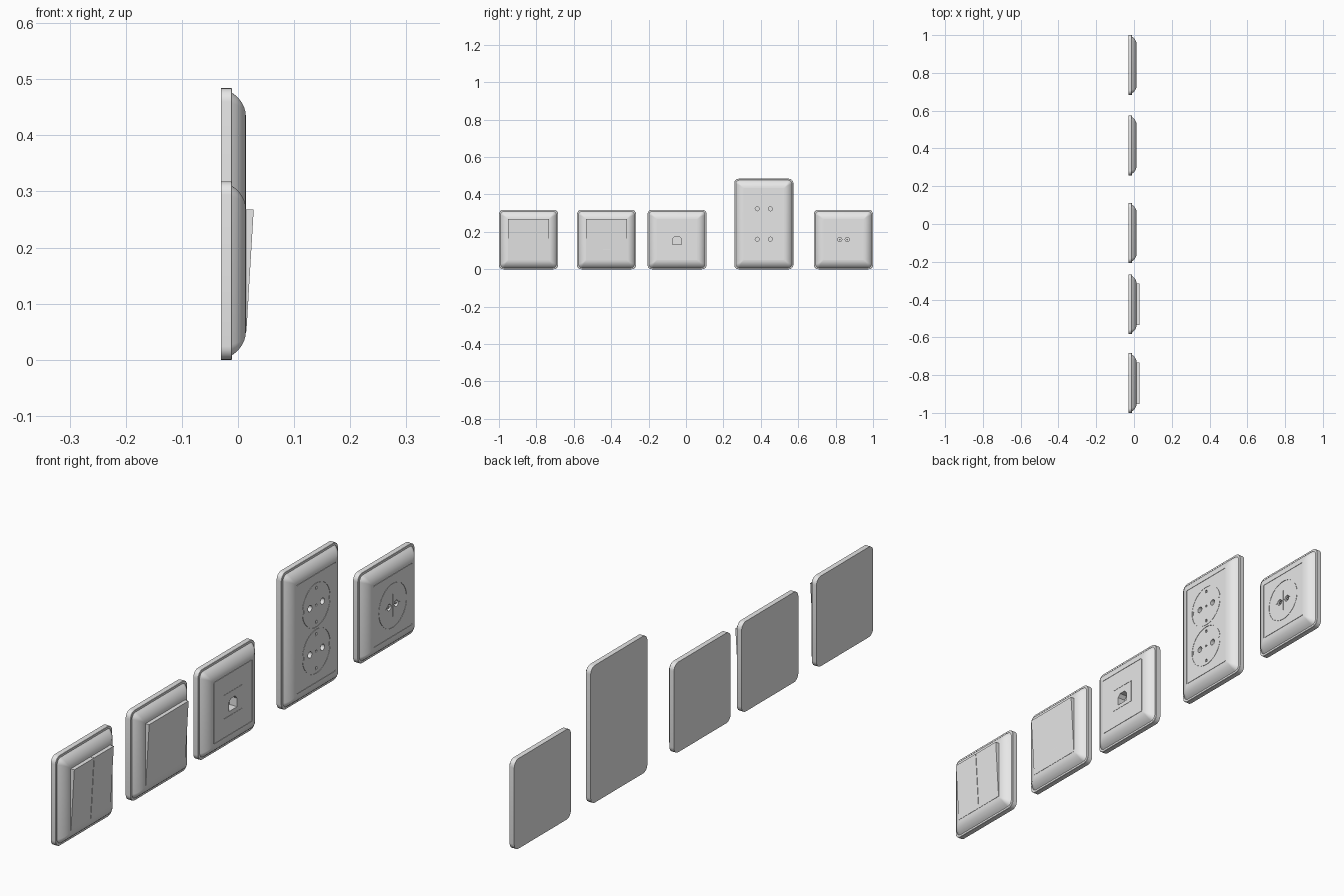
import bpy, bmesh
from math import sin, cos, pi

cube = bpy.data.objects.get("Cube")
if cube:
    bpy.data.objects.remove(cube)

mat = bpy.data.materials.new("white_plastic")
mat.use_nodes = True
COLOUR = (0.8, 0.8, 0.8, 1)
mat.diffuse_color = COLOUR
mat.node_tree.nodes["Principled BSDF"].inputs["Base Color"].default_value = COLOUR

W, LOW, TALL = 0.316, 0.318, 0.484   # plate width, single and double height
FACE = 0.014                         # x of the flat front face


# Outlines are lists of (y, z)
def rounded(cy, cz, hw, hh, r, steps=6):
    pts = []
    for k, (sy, sz) in enumerate([(1, 1), (-1, 1), (-1, -1), (1, -1)]):
        for i in range(steps + 1):
            a = (k + i / steps) * pi / 2
            pts.append((cy + sy * (hw - r) + r * cos(a), cz + sz * (hh - r) + r * sin(a)))
    return pts


def circle(cy, cz, r, n=32):
    return [(cy + r * cos(2 * pi * i / n), cz + r * sin(2 * pi * i / n)) for i in range(n)]


def rect(cy, cz, hw, hh):
    return [(cy + hw, cz + hh), (cy - hw, cz + hh), (cy - hw, cz - hh), (cy + hw, cz - hh)]


def loft(name, rings, loop=False):
    """Skin (x, outline) rings; cap the ends or close into a loop."""
    bm = bmesh.new()
    rows = [[bm.verts.new((x, y, z)) for y, z in pts] for x, pts in rings]
    n = len(rows[0])
    pairs = list(zip(rows, rows[1:])) + ([(rows[-1], rows[0])] if loop else [])
    for a, b in pairs:
        for i in range(n):
            j = (i + 1) % n
            bm.faces.new((a[i], a[j], b[j], b[i]))
    if not loop:
        bm.faces.new(rows[0])
        bm.faces.new(rows[-1])
    bmesh.ops.recalc_face_normals(bm, faces=bm.faces)
    me = bpy.data.meshes.new(name)
    bm.to_mesh(me)
    bm.free()
    me.materials.append(mat)
    ob = bpy.data.objects.new(name, me)
    bpy.context.collection.objects.link(ob)
    return ob


def cut(ob, cutter):
    mod = ob.modifiers.new("cut", "BOOLEAN")
    mod.object, mod.operation, mod.solver = cutter, "DIFFERENCE", "EXACT"
    deps = bpy.context.evaluated_depsgraph_get()
    me = bpy.data.meshes.new_from_object(ob.evaluated_get(deps))
    ob.modifiers.clear()
    ob.data = me
    bpy.data.objects.remove(cutter)


def hole(ob, outline, depth):
    cut(ob, loft("cutter", [(FACE - depth, outline), (FACE + 0.01, outline)]))


def groove(ob, outer, inner, depth=0.0015):
    lo, hi = FACE - depth, FACE + 0.01
    cut(ob, loft("cutter", [(lo, outer), (hi, outer), (hi, inner), (lo, inner)], loop=True))


def smooth(ob):
    bpy.ops.object.select_all(action="DESELECT")
    ob.select_set(True)
    bpy.context.view_layer.objects.active = ob
    bpy.ops.object.shade_smooth_by_angle(angle=pi / 6)


# Slab, domed surround and fine gap around the centre panel: (inset, x)
PROFILE = [(0, -0.03), (0, -0.012), (0.001, -0.011), (0.008, -0.011), (0.013, -0.004),
           (0.019, 0.002), (0.026, 0.007), (0.034, 0.011), (0.042, 0.0133), (0.05, FACE),
           (0.05, FACE - 0.0015), (0.0515, FACE - 0.0015), (0.0515, FACE)]


def plate(name, cy, height):
    rings = [(x, rounded(cy, height / 2, W / 2 - d, height / 2 - d, max(0.024 - d * 0.6, 0.004)))
             for d, x in PROFILE]
    return loft(name, rings)


def rocker(name, cy, hw):
    """Tilted switch key, thicker at the top."""
    bottom, top = 0.05, 0.268
    ob = loft(name, [(FACE - 0.002, rect(cy, (bottom + top) / 2, hw, (top - bottom) / 2)),
                     (FACE + 0.001, rect(cy, (bottom + top) / 2, hw, (top - bottom) / 2))])
    for v in ob.data.vertices:
        if v.co.x > FACE and v.co.z > 0.2:
            v.co.x = 0.028
    return ob


# Double switch
Y1 = -0.842
smooth(plate("double_switch_plate", Y1, LOW))
for side, tag in ((-1, "right"), (1, "left")):
    rocker("double_switch_rocker_" + tag, Y1 + side * 0.0555, 0.0545)

# Single switch with a small marker bar
Y2 = -0.425
smooth(plate("single_switch_plate", Y2, LOW))
rocker("single_switch_rocker", Y2, 0.11)
loft("single_switch_marker", [(0.015, rect(Y2, 0.105, 0.02, 0.001)),
                              (0.0185, rect(Y2, 0.105, 0.02, 0.001))])

# Network outlet: framed insert with a house-shaped port
Y3, Z = -0.048, LOW / 2
net = plate("network_outlet_plate", Y3, LOW)
groove(net, rect(Y3, Z, 0.05, 0.042), rect(Y3, Z, 0.049, 0.041), 0.001)
port = [(-0.023, -0.022), (0.023, -0.022), (0.023, 0.008), (0.012, 0.008 + 0.012),
        (-0.012, 0.008 + 0.012), (-0.023, 0.008)]
hole(net, [(Y3 + y, Z - 0.004 + z) for y, z in port], 0.03)
smooth(net)


def round_insert(ob, cy, cz):
    groove(ob, circle(cy, cz, 0.078, 48), circle(cy, cz, 0.0765, 48))


# Double power socket
Y4 = 0.416
power = plate("power_socket_plate", Y4, TALL)
for cz in (TALL / 2 - 0.0815, TALL / 2 + 0.0815):
    round_insert(power, Y4, cz)
    hole(power, circle(Y4, cz, 0.004, 12), 0.004)
    for s in (-1, 1):
        hole(power, circle(Y4 + s * 0.035, cz, 0.011, 24), 0.03)
        hole(power, rect(Y4, cz + s * 0.06, 0.004, 0.005), 0.006)
        hole(power, rect(Y4 + s * 0.07, cz, 0.003, 0.006), 0.002)
smooth(power)

# Aerial outlet: cross lines and two coaxial ports with pins
Y5 = 0.842
aerial = plate("aerial_outlet_plate", Y5, LOW)
round_insert(aerial, Y5, Z)
hole(aerial, rect(Y5, Z, 0.001, 0.04), 0.0015)
hole(aerial, rect(Y5, Z, 0.04, 0.001), 0.0015)
for s in (-1, 1):
    hole(aerial, circle(Y5 + s * 0.02, Z, 0.011, 24), 0.025)
    smooth(loft("aerial_pin_" + ("right" if s < 0 else "left"),
                [(FACE - 0.026, circle(Y5 + s * 0.02, Z, 0.004, 12)),
                 (FACE - 0.002, circle(Y5 + s * 0.02, Z, 0.004, 12))]))
smooth(aerial)
